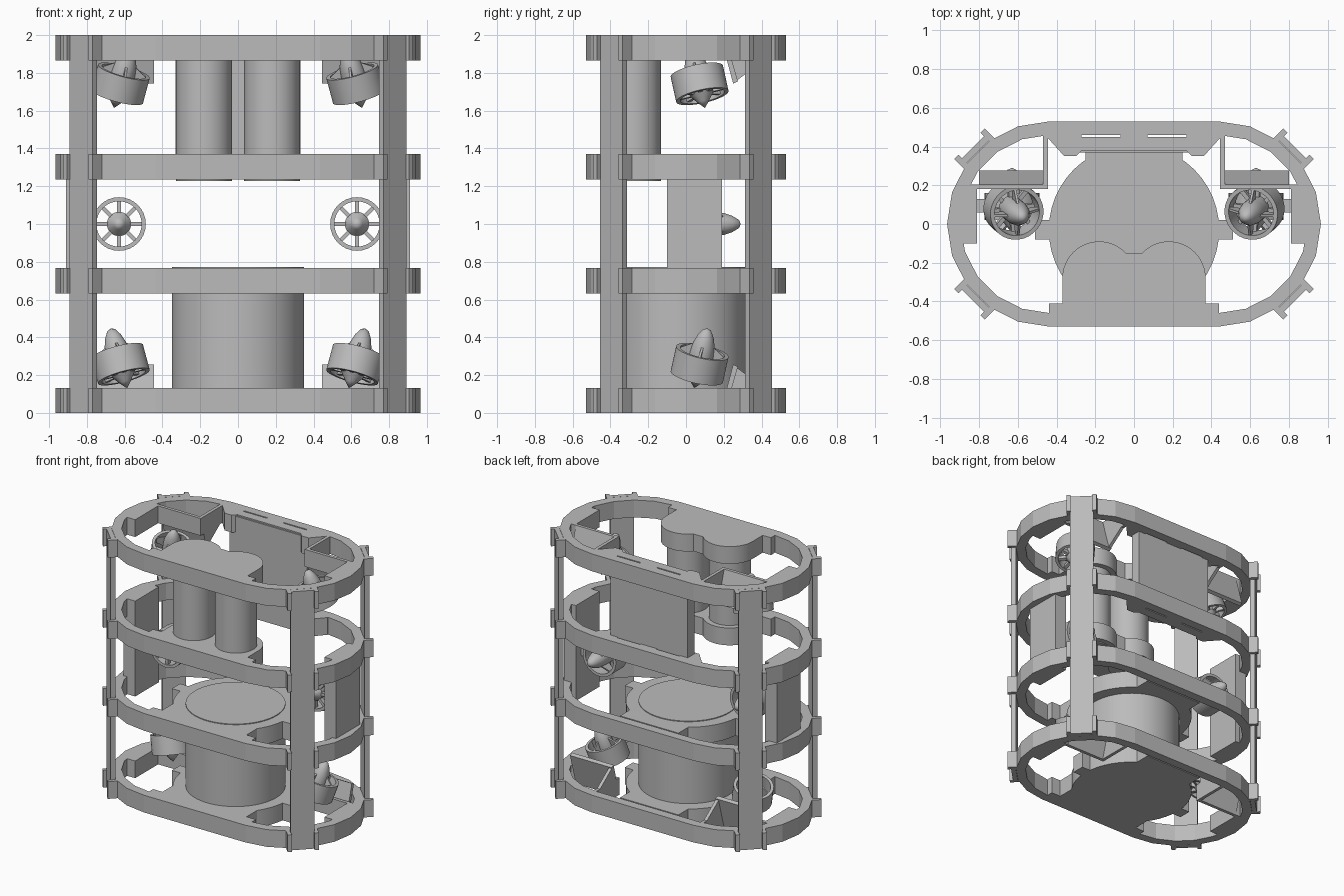
import bpy, bmesh, math
from mathutils import Matrix, Vector

if "Cube" in bpy.data.objects:
    bpy.data.objects.remove(bpy.data.objects["Cube"])

grey = bpy.data.materials.new("plain grey")
grey.use_nodes = True
COLOUR = (0.5, 0.5, 0.5, 1)
grey.diffuse_color = COLOUR
grey.node_tree.nodes["Principled BSDF"].inputs["Base Color"].default_value = COLOUR


def finish(name, bm, matrix=None, smooth=False):
    bmesh.ops.recalc_face_normals(bm, faces=bm.faces[:])
    mesh = bpy.data.meshes.new(name)
    bm.to_mesh(mesh)
    bm.free()
    obj = bpy.data.objects.new(name, mesh)
    bpy.context.collection.objects.link(obj)
    mesh.materials.append(grey)
    obj.matrix_world = matrix or Matrix()
    if smooth:
        bpy.ops.object.select_all(action="DESELECT")
        obj.select_set(True)
        bpy.context.view_layer.objects.active = obj
        bpy.ops.object.shade_smooth_by_angle(angle=math.radians(35))
    return obj


def prism(name, pts, z0, z1, matrix=None, smooth=False):
    bm = bmesh.new()
    face = bm.faces.new([bm.verts.new((x, y, z0)) for x, y in pts])
    ext = bmesh.ops.extrude_face_region(bm, geom=[face], use_keep_orig=True)
    moved = [v for v in ext["geom"] if isinstance(v, bmesh.types.BMVert)]
    bmesh.ops.translate(bm, verts=moved, vec=(0, 0, z1 - z0))
    return finish(name, bm, matrix, smooth)


def box(name, x0, x1, y0, y1, z0, z1, matrix=None):
    return prism(name, [(x0, y0), (x1, y0), (x1, y1), (x0, y1)], z0, z1, matrix)


def disc(name, x, y, r, z0, z1, n=48):
    pts = [(x + r * math.cos(math.tau * i / n), y + r * math.sin(math.tau * i / n))
           for i in range(n)]
    return prism(name, pts, z0, z1, smooth=True)


def lathe(name, profile, matrix, closed=False, n=32):
    bm = bmesh.new()
    verts = [bm.verts.new((r, 0, z)) for r, z in profile]
    edges = [bm.edges.new(p) for p in zip(verts, verts[1:])]
    if closed:
        edges.append(bm.edges.new((verts[-1], verts[0])))
    bmesh.ops.spin(bm, geom=verts + edges, cent=(0, 0, 0), axis=(0, 0, 1),
                   angle=math.tau, steps=n)
    bmesh.ops.remove_doubles(bm, verts=bm.verts[:], dist=0.0005)
    return finish(name, bm, matrix, True)


CENTRE = 0.435


def stadium(r, n=10):
    pts = []
    for side, start in ((1, -90), (-1, 90)):
        for i in range(n + 1):
            a = math.radians(start + 180 * i / n)
            pts.append((side * CENTRE + r * math.cos(a), r * math.sin(a)))
    return pts


def oval_ring(name, z0, z1):
    bm = bmesh.new()
    loops = [[bm.verts.new((x, y, z)) for x, y in stadium(r)]
             for r, z in ((0.53, z0), (0.53, z1), (0.46, z1), (0.46, z0))]
    n = len(loops[0])
    for k in range(4):
        a, b = loops[k], loops[(k + 1) % 4]
        for i in range(n):
            j = (i + 1) % n
            bm.faces.new((a[i], a[j], b[j], b[i]))
    return finish(name, bm)


def mirrored(pts, s):
    return [(s * x, y) for x, y in pts]


levels = [(0, 0.133), (0.632, 0.766), (1.236, 1.37), (1.866, 2)]

# Four oval frames with side pads and corner clips
for level, (z0, z1) in enumerate(levels):
    oval_ring("oval_frame", z0, z1)
    for s in (-1, 1):
        box("side_pad", s * 0.81, s * 0.91, -0.1, 0.19, z0, z1)
        box("front_pad", s * 0.36, s * 0.44, -0.48, -0.41, z0, z1)
        for f in (-1, 1):
            turn = Matrix.Translation((s * CENTRE, 0, 0)) @ Matrix.Rotation(
                math.atan2(f, s), 4, "Z")
            for t in (-0.096, 0.096):
                box("corner_clip", 0.49, 0.585, t - 0.015, t + 0.015, z0, z1, turn)
    if level < 2:
        # Round seats for the large hull
        disc("hull_seat", 0, -0.03, 0.44, z0, z1)
        box("front_bridge", -0.36, 0.36, -0.49, -0.28, z0, z1)
        box("rear_bridge", -0.25, 0.25, 0.3, 0.45, z0, z1)
        for s in (-1, 1):
            box("seat_ear", s * 0.4, s * 0.51, -0.08, 0.02, z0, z1)
    else:
        # Twin-lobed seat for the two tubes, rear holder for the panel
        box("tube_seat_front", -0.37, 0.37, -0.48, -0.28, z0, z1)
        box("tube_seat_middle", -0.12, 0.12, -0.28, -0.15, z0, z1)
        box("panel_rail", -0.36, 0.36, 0.38, 0.45, z0, z1)
        box("panel_rail_tie", -0.07, 0.07, 0.44, 0.48, z0, z1)
        for s in (-1, 1):
            disc("tube_seat_lobe", s * 0.18, -0.28, 0.19, z0, z1)
            prism("panel_clamp", mirrored([(0.27, 0.48), (0.45, 0.48), (0.45, 0.45),
                  (0.36, 0.35), (0.30, 0.35), (0.27, 0.38)], s), z0, z1)

# Corner posts
for s in (-1, 1):
    for f in (-1, 1):
        turn = Matrix.Translation((s * CENTRE, 0, 0)) @ Matrix.Rotation(
            math.atan2(f, s), 4, "Z")
        box("corner_post", 0.525, 0.56, -0.085, 0.085, 0, 2, turn)

# Large hull, twin tubes and rear panel
disc("main_hull", 0, -0.03, 0.35, 0.02, 0.772, 64)
for s in (-1, 1):
    disc("tube", s * 0.18, -0.28, 0.148, 1.227, 1.99)
box("rear_panel", -0.33, 0.33, 0.37, 0.45, 1.24, 1.99)


def thruster(place, axis):
    m = Matrix.Translation(place) @ Vector(axis).to_track_quat("Z", "Y").to_matrix().to_4x4()
    lathe("thruster_duct", [(0.142, -0.07), (0.142, 0.07), (0.12, 0.07), (0.12, -0.07)],
          m, closed=True)
    lathe("thruster_body", [(0, -0.135), (0.03, -0.1), (0.064, -0.055), (0.064, 0.06),
          (0.058, 0.11), (0.043, 0.155), (0.022, 0.19), (0, 0.2)], m)
    for i in range(8):
        spin = m @ Matrix.Rotation(math.tau * i / 8, 4, "Z")
        box("thruster_blade", 0.05, 0.125, -0.011, 0.011, -0.06, -0.03, spin)
    for i in range(4):
        spin = m @ Matrix.Rotation(math.tau * (i + 0.5) / 4, 4, "Z") @ Matrix.Rotation(
            math.pi / 2, 4, "X")
        prism("thruster_fin", [(0.05, 0.02), (0.13, 0.02), (0.13, 0.06), (0.05, 0.11)],
              -0.006, 0.006, spin)


# Local x, y, z of a side profile become y, z, x of the model
SIDE = Matrix(((0, 0, 1, 0), (1, 0, 0, 0), (0, 1, 0, 0), (0, 0, 0, 1)))

for s in (-1, 1):
    # Side blocks with the middle thrusters
    box("side_block", s * 0.81, s * 0.91, -0.1, 0.19, 0.64, 1.36)
    box("thruster_arm", s * 0.76, s * 0.82, 0.06, 0.13, 0.96, 1.04)
    thruster((s * 0.63, 0.09, 1), (0, 1, 0))

    # Tilted thrusters and their gusseted brackets at bottom and top
    for up in (1, -1):
        base = 0 if up == 1 else 2
        thruster((s * 0.622, 0.072, base + up * 0.258), (s * up * 0.27, up * 0.22, 1))
        z0, z1 = levels[0] if up == 1 else levels[3]
        box("bracket_wall", s * 0.445, s * 0.47, 0.18, 0.47, z0, z1)
        box("bracket_wall", s * 0.445, s * 0.85, 0.18, 0.205, z0, z1)
        flip = Matrix.Translation((0, 0, base)) @ Matrix.Diagonal((1, 1, up, 1))
        plate = [(0.18, 0), (0.205, 0), (0.275, 0.245), (0.25, 0.257)]
        gusset = [(0.19, 0.01), (0.255, 0.25), (0.42, 0.13), (0.42, 0.01)]
        for name, pts, a, b in (("bracket_plate", plate, 0.445, 0.8),
                                ("bracket_gusset", gusset, 0.445, 0.47)):
            prism(name, [(y, base + up * z) for y, z in pts], s * a, s * b, SIDE)
